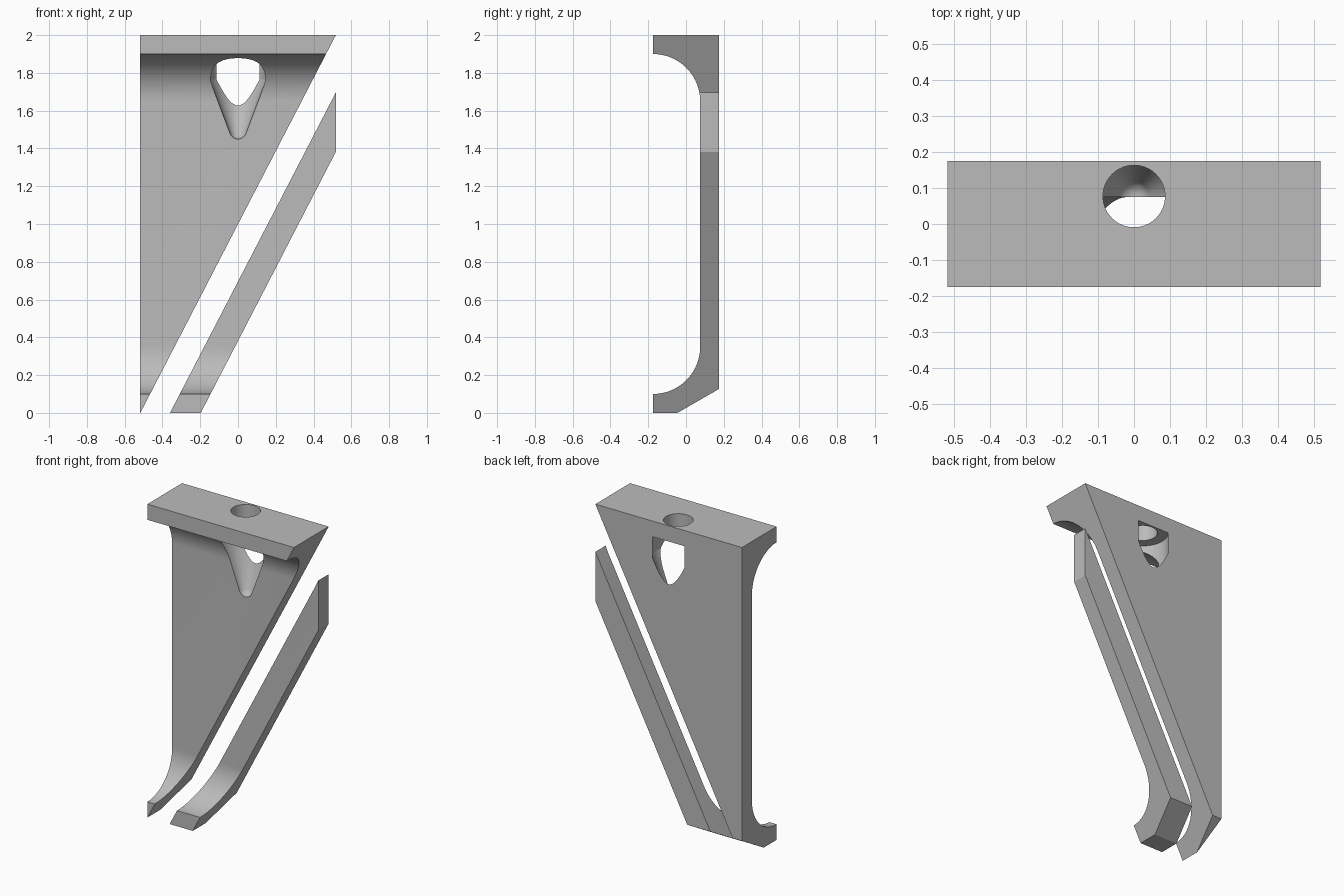
import bpy, bmesh
from math import sin, cos, pi, radians
from mathutils import Matrix

cube = bpy.data.objects.get("Cube")
if cube:
    bpy.data.objects.remove(cube, do_unlink=True)

W, D = 0.5175, 0.175          # half width, half depth
LEAN = W                      # x gained per unit of height on the diagonals
FILLET = 0.25

grey = bpy.data.materials.new("plain_grey")
grey.use_nodes = True
color = (0.5, 0.5, 0.5, 1)
grey.diffuse_color = color
grey.node_tree.nodes["Principled BSDF"].inputs["Base Color"].default_value = color


def make_object(name, bm):
    bmesh.ops.recalc_face_normals(bm, faces=bm.faces)
    mesh = bpy.data.meshes.new(name)
    bm.to_mesh(mesh)
    bm.free()
    mesh.materials.append(grey)
    obj = bpy.data.objects.new(name, mesh)
    bpy.context.collection.objects.link(obj)
    return obj


def prism(name, points, offset):
    """Extrude a closed loop of 3D points along an offset."""
    bm = bmesh.new()
    face = bm.faces.new([bm.verts.new(p) for p in points])
    result = bmesh.ops.extrude_face_region(bm, geom=[face], use_keep_orig=True)
    verts = [g for g in result["geom"] if isinstance(g, bmesh.types.BMVert)]
    bmesh.ops.translate(bm, verts=verts, vec=offset)
    return make_object(name, bm)


def lathe(name, profile, center_y, steps=64):
    """Spin a radius/height profile around a vertical axis."""
    bm = bmesh.new()
    verts = [bm.verts.new((r, 0, z)) for r, z in profile]
    edges = [bm.edges.new(pair) for pair in zip(verts, verts[1:])]
    bmesh.ops.spin(bm, geom=verts + edges, cent=(0, 0, 0), axis=(0, 0, 1),
                   angle=2 * pi, steps=steps, use_merge=True)
    bmesh.ops.remove_doubles(bm, verts=bm.verts, dist=1e-5)
    bm.transform(Matrix.Translation((0, center_y, 0)))
    return make_object(name, bm)


def boolean(obj, cutter, operation):
    mod = obj.modifiers.new(operation.title(), "BOOLEAN")
    mod.operation, mod.solver, mod.object = operation, "EXACT", cutter
    bpy.context.view_layer.objects.active = obj
    bpy.ops.object.modifier_apply(modifier=mod.name)
    bpy.data.objects.remove(cutter, do_unlink=True)


def arc(cz, start, end, steps=24):
    angles = [start + (end - start) * i / steps for i in range(steps + 1)]
    return [(-D + FILLET * cos(a), cz + FILLET * sin(a)) for a in angles]


# Side section shared by both parts: web, filleted flanges, chamfered foot
section = [(-D, 2), (D, 2), (D, 0.127), (-0.045, 0), (-D, 0)]
section += arc(0.35, -pi / 2, 0) + arc(1.65, 0, pi / 2)


def channel(name):
    return prism(name, [(-W, y, z) for y, z in section], (2 * W, 0, 0))


def outline(points):
    return prism("outline_cutter", [(x, -1, z) for x, z in points], (0, 2, 0))


def diagonal(x0, z):
    return (x0 + LEAN * z, z)


# Triangular bracket panel with the top flange
panel = channel("bracket_panel")
boolean(panel, outline([(-1, -0.2), diagonal(-0.517, -0.2),
                        diagonal(-0.517, 2.2), (-1, 2.2)]), "INTERSECT")

# Screw hole opening into a round pocket with a tapered, rounded tip
tip = [(0.045 * sin(a), 1.495 - 0.045 * cos(a))
       for a in [radians(d) for d in (0, 14, 28, 42, 56, 69)]]
pocket = lathe("pocket_cutter", tip + [(0.15, 1.765), (0.15, 1.9), (0.086, 1.9),
                                       (0.086, 2.1), (0, 2.1)], 0.077)
boolean(panel, pocket, "DIFFERENCE")

# Separate diagonal strut
strut = channel("diagonal_strut")
boolean(strut, outline([diagonal(-0.36, -0.2), diagonal(-0.197, -0.2),
                        diagonal(-0.197, 2.2), diagonal(-0.36, 2.2)]), "INTERSECT")

# Smooth curved faces, crisp edges
for obj in (panel, strut):
    bpy.ops.object.select_all(action="DESELECT")
    obj.select_set(True)
    bpy.context.view_layer.objects.active = obj
    bpy.ops.object.shade_smooth_by_angle(angle=radians(20))
